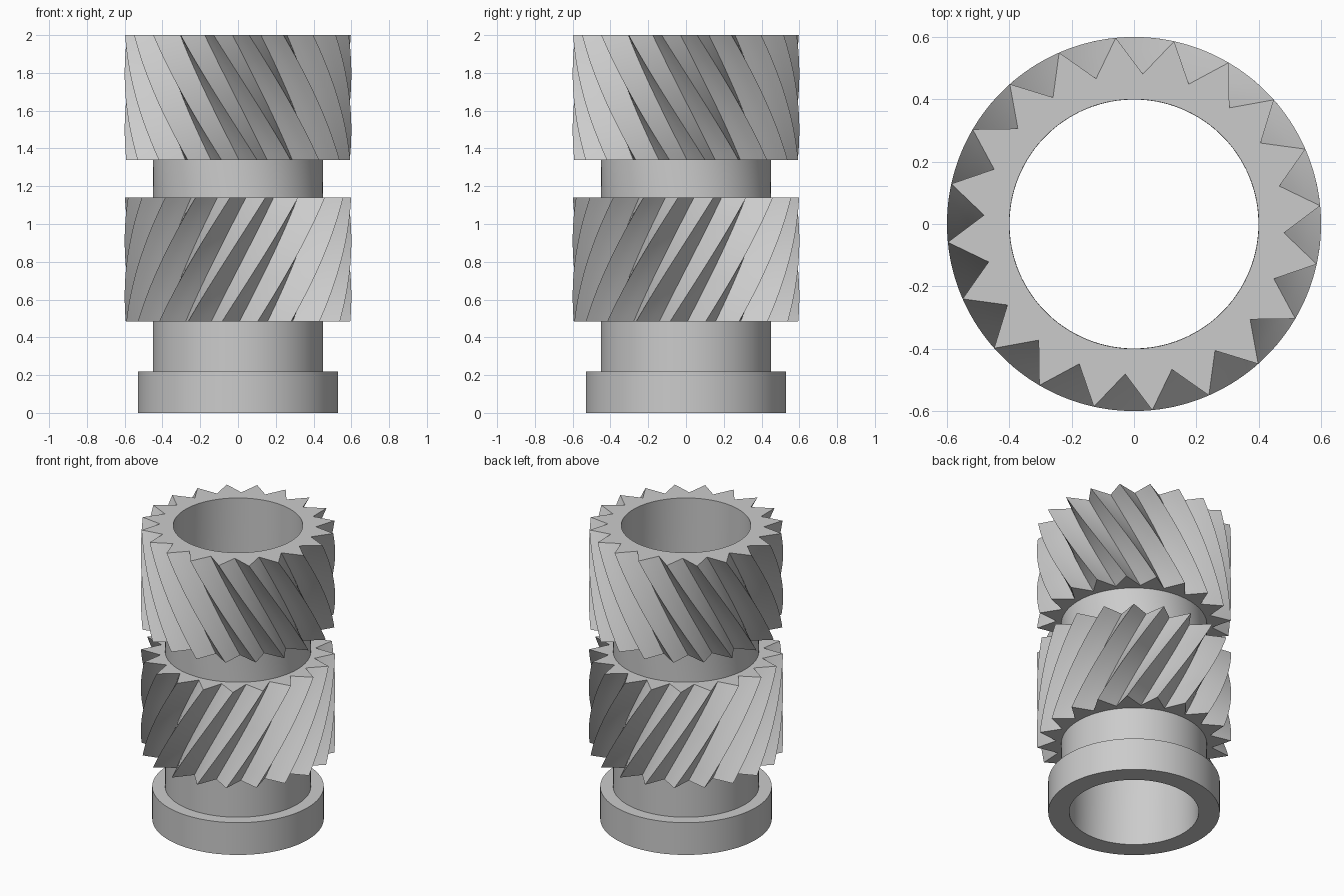
import bpy, bmesh
from math import sin, cos, radians

if "Cube" in bpy.data.objects:
    bpy.data.objects.remove(bpy.data.objects["Cube"])

TEETH, SUB = 20, 3            # V teeth per knurl, points per tooth flank
N = TEETH * 2 * SUB
PITCH = radians(360 / TEETH)
TIP, ROOT, STEPS = 0.6, 0.482, 20
TOP, BASE, TWIST = 5.6, 10, 40   # tooth phases and helix twist, degrees

bm = bmesh.new()


def circle(r, z, twist=BASE):
    return [bm.verts.new((r * cos(a), r * sin(a), z))
            for a in (i * PITCH / (2 * SUB) + radians(twist) for i in range(N))]


def star(z, twist):
    # straight flanks running between tooth tips and roots
    corners = []
    for k in range(2 * TEETH):
        a = k * PITCH / 2 + radians(twist)
        r = ROOT if k % 2 else TIP
        corners.append((r * cos(a), r * sin(a)))
    ring = []
    for k, (x, y) in enumerate(corners):
        x2, y2 = corners[(k + 1) % len(corners)]
        for s in range(SUB):
            t = s / SUB
            ring.append(bm.verts.new((x + (x2 - x) * t, y + (y2 - y) * t, z)))
    return ring


def knurl(z0, z1, t0, t1):
    return [star(z0 + (z1 - z0) * i / STEPS, t0 + (t1 - t0) * i / STEPS)
            for i in range(STEPS + 1)]


# Flange and lower neck
rings = [circle(0.4, 0), circle(0.53, 0), circle(0.53, 0.22),
         circle(0.45, 0.22), circle(0.45, 0.485)]
# Lower knurl, middle neck, opposite-handed upper knurl
rings += knurl(0.485, 1.14, BASE, BASE + TWIST)
rings += [circle(0.45, 1.14, BASE + TWIST), circle(0.45, 1.34, TOP + TWIST)]
rings += knurl(1.34, 2.0, TOP + TWIST, TOP)
# Top rim of the bore; the last strip back to the first ring is the bore wall
rings.append(circle(0.4, 2.0, TOP))

for j, a in enumerate(rings):
    b = rings[(j + 1) % len(rings)]
    for i in range(N):
        k = (i + 1) % N
        bm.faces.new((a[i], a[k], b[k], b[i]))
bmesh.ops.recalc_face_normals(bm, faces=bm.faces)

mesh = bpy.data.meshes.new("knurled_insert")
bm.to_mesh(mesh)
bm.free()
obj = bpy.data.objects.new("knurled_insert", mesh)
bpy.context.collection.objects.link(obj)
bpy.context.view_layer.objects.active = obj
obj.select_set(True)
bpy.ops.object.shade_smooth_by_angle(angle=radians(30))
